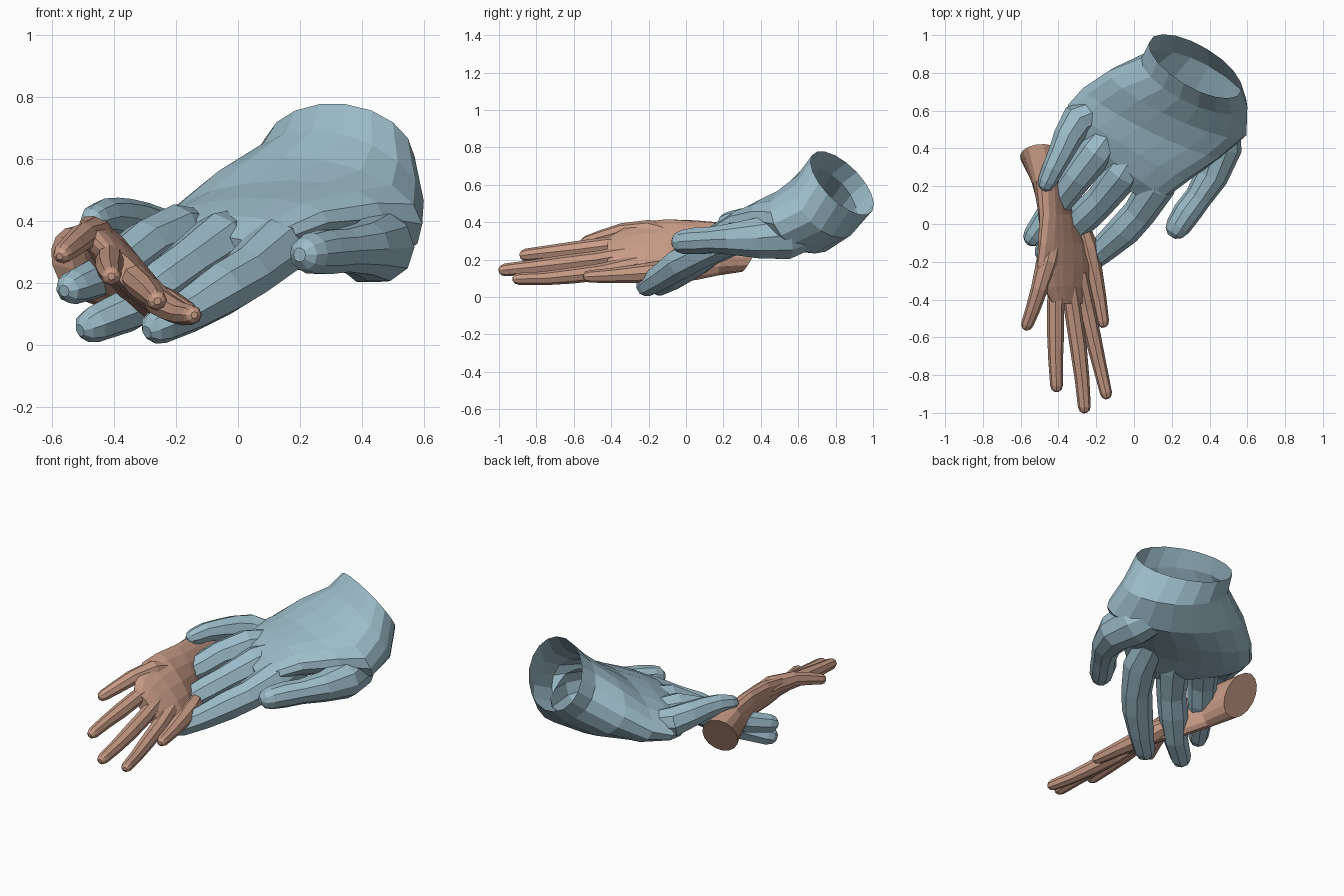
import bpy, bmesh, math
from mathutils import Vector as V


def material(name, rgb):
    m = bpy.data.materials.new(name)
    m.diffuse_color = (*rgb, 1)
    return m


blue = material("blue_skin", (0.33, 0.50, 0.58))
brown = material("brown_skin", (0.58, 0.33, 0.24))


def loft(name, rings, sides, mat):
    """Closed skin over elliptical rings of (centre, long half axis, short half axis)."""
    bm = bmesh.new()
    loops = []
    for c, a, b in rings:
        c, a, b = V(c), V(a), V(b)
        loops.append([bm.verts.new(c + a * math.cos(t) + b * math.sin(t))
                      for t in (2 * math.pi * i / sides for i in range(sides))])
    for p, q in zip(loops, loops[1:]):
        for i in range(sides):
            j = (i + 1) % sides
            bm.faces.new((p[i], p[j], q[j], q[i]))
    bm.faces.new(loops[0][::-1])
    bm.faces.new(loops[-1])
    bmesh.ops.recalc_face_normals(bm, faces=bm.faces)
    me = bpy.data.meshes.new(name)
    bm.to_mesh(me)
    bm.free()
    me.materials.append(mat)
    ob = bpy.data.objects.new(name, me)
    bpy.context.collection.objects.link(ob)
    return ob


def finger(name, path, radii, mat, sides=8):
    """Tapered tube with a rounded tip."""
    pts = [V(p) for p in path]
    end = (pts[-1] - pts[-2]).normalized()
    r = radii[-1]
    pts += [pts[-1] + end * r * 0.65, pts[-1] + end * r]
    radii = list(radii) + [r * 0.78, r * 0.35]
    rings = []
    for i, p in enumerate(pts):
        d = (pts[min(i + 1, len(pts) - 1)] - pts[max(i - 1, 0)]).normalized()
        a = d.cross(V((0, 0, 1))).normalized()
        rings.append((p, a * radii[i], a.cross(d) * radii[i]))
    return loft(name, rings, sides, mat)


def unite(body, parts):
    """Fuse the fingers into the palm."""
    for p in parts:
        m = body.modifiers.new("join", 'BOOLEAN')
        m.operation, m.solver, m.object = 'UNION', 'EXACT', p
    dg = bpy.context.evaluated_depsgraph_get()
    me = bpy.data.meshes.new_from_object(body.evaluated_get(dg))
    body.modifiers.clear()
    body.data = me
    for p in parts:
        bpy.data.objects.remove(p)


# large hand: wrist to knuckles
wrist = ((0.325, 0.835, 0.61), (0.245, -0.125, 0.0), (-0.02, -0.115, 0.17))
large = loft("large_hand", [
    wrist,
    ((0.32, 0.75, 0.505), (0.28, -0.13, -0.04), (-0.03, -0.11, 0.185)),
    ((0.23, 0.64, 0.42), (0.365, -0.17, -0.03), (-0.02, -0.08, 0.185)),
    ((0.10, 0.54, 0.385), (0.37, -0.18, 0.025), (0.0, -0.06, 0.145)),
    ((-0.03, 0.43, 0.36), (0.32, -0.20, 0.035), (0.0, -0.03, 0.11)),
    ((-0.09, 0.34, 0.33), (0.26, -0.20, 0.02), (0.0, -0.02, 0.085)),
    ((-0.125, 0.28, 0.305), (0.20, -0.17, 0.0), (-0.01, -0.01, 0.05)),
], 18, blue)

# large hand: thumb and four fingers
unite(large, [
    finger("thumb", [(0.36, 0.66, 0.37), (0.43, 0.52, 0.33), (0.455, 0.39, 0.315), (0.41, 0.25, 0.31),
                     (0.34, 0.14, 0.305), (0.28, 0.06, 0.30), (0.235, -0.01, 0.295)],
           [0.11, 0.135, 0.115, 0.088, 0.073, 0.075, 0.067], blue, 10),
    finger("index", [(0.18, 0.37, 0.36), (0.12, 0.20, 0.31), (0.03, 0.06, 0.23), (-0.05, -0.03, 0.18),
                     (-0.16, -0.13, 0.11), (-0.25, -0.205, 0.064)],
           [0.085, 0.10, 0.088, 0.088, 0.073, 0.062], blue),
    finger("middle", [(0.03, 0.42, 0.37), (-0.06, 0.27, 0.33), (-0.17, 0.13, 0.25), (-0.25, 0.05, 0.19),
                      (-0.36, -0.06, 0.11), (-0.465, -0.14, 0.066)],
           [0.075, 0.10, 0.085, 0.086, 0.071, 0.06], blue),
    finger("ring", [(-0.10, 0.52, 0.36), (-0.20, 0.38, 0.36), (-0.30, 0.25, 0.32), (-0.37, 0.16, 0.265),
                    (-0.46, 0.04, 0.215), (-0.53, -0.06, 0.187)],
           [0.075, 0.095, 0.085, 0.08, 0.066, 0.057], blue),
    finger("little", [(-0.19, 0.60, 0.35), (-0.30, 0.55, 0.37), (-0.35, 0.46, 0.395), (-0.39, 0.37, 0.41),
                      (-0.43, 0.29, 0.415), (-0.46, 0.225, 0.405)],
           [0.07, 0.09, 0.078, 0.066, 0.058, 0.05], blue),
])

# open the wrist
bm = bmesh.new()
bm.from_mesh(large.data)
n = V(wrist[1]).cross(V(wrist[2])).normalized()
caps = [f for f in bm.faces if all(abs((v.co - V(wrist[0])).dot(n)) < 1e-3 for v in f.verts)]
bmesh.ops.delete(bm, geom=caps, context='FACES')
bm.to_mesh(large.data)
bm.free()

# small hand: forearm to knuckles
small = loft("small_hand", [
    ((-0.49, 0.36, 0.26), (0.03, -0.06, -0.125), (0.11, 0.02, 0.0)),
    ((-0.45, 0.20, 0.255), (0.04, -0.03, -0.14), (0.08, 0, 0.01)),
    ((-0.41, 0.05, 0.25), (0.07, 0, -0.16), (0.065, 0, 0.02)),
    ((-0.375, -0.10, 0.25), (0.12, 0, -0.165), (0.055, 0, 0.035)),
    ((-0.365, -0.22, 0.245), (0.145, 0, -0.155), (0.045, 0, 0.04)),
    ((-0.36, -0.33, 0.235), (0.12, 0, -0.13), (0.037, 0, 0.037)),
    ((-0.345, -0.42, 0.22), (0.085, 0, -0.095), (0.026, 0, 0.026)),
], 16, brown)

# small hand: five spread digits
unite(small, [
    finger("outer", [(-0.42, -0.05, 0.32), (-0.46, -0.20, 0.355), (-0.50, -0.34, 0.35), (-0.535, -0.45, 0.32),
                     (-0.565, -0.53, 0.295)], [0.045, 0.058, 0.045, 0.039, 0.033], brown),
    finger("second", [(-0.40, -0.26, 0.285), (-0.415, -0.42, 0.275), (-0.415, -0.58, 0.255),
                      (-0.415, -0.72, 0.24), (-0.41, -0.855, 0.225)], [0.045, 0.046, 0.045, 0.039, 0.034], brown),
    finger("third", [(-0.35, -0.28, 0.235), (-0.32, -0.48, 0.20), (-0.295, -0.65, 0.18),
                     (-0.275, -0.82, 0.16), (-0.263, -0.967, 0.145)], [0.045, 0.046, 0.045, 0.039, 0.034], brown),
    finger("fourth", [(-0.29, -0.26, 0.18), (-0.25, -0.45, 0.135), (-0.215, -0.61, 0.115),
                      (-0.18, -0.76, 0.10), (-0.148, -0.895, 0.097)], [0.045, 0.046, 0.043, 0.037, 0.032], brown),
    finger("inner", [(-0.28, 0.0, 0.16), (-0.25, -0.12, 0.135), (-0.215, -0.26, 0.125), (-0.185, -0.40, 0.115),
                     (-0.165, -0.515, 0.11)], [0.04, 0.06, 0.05, 0.04, 0.033], brown),
])
